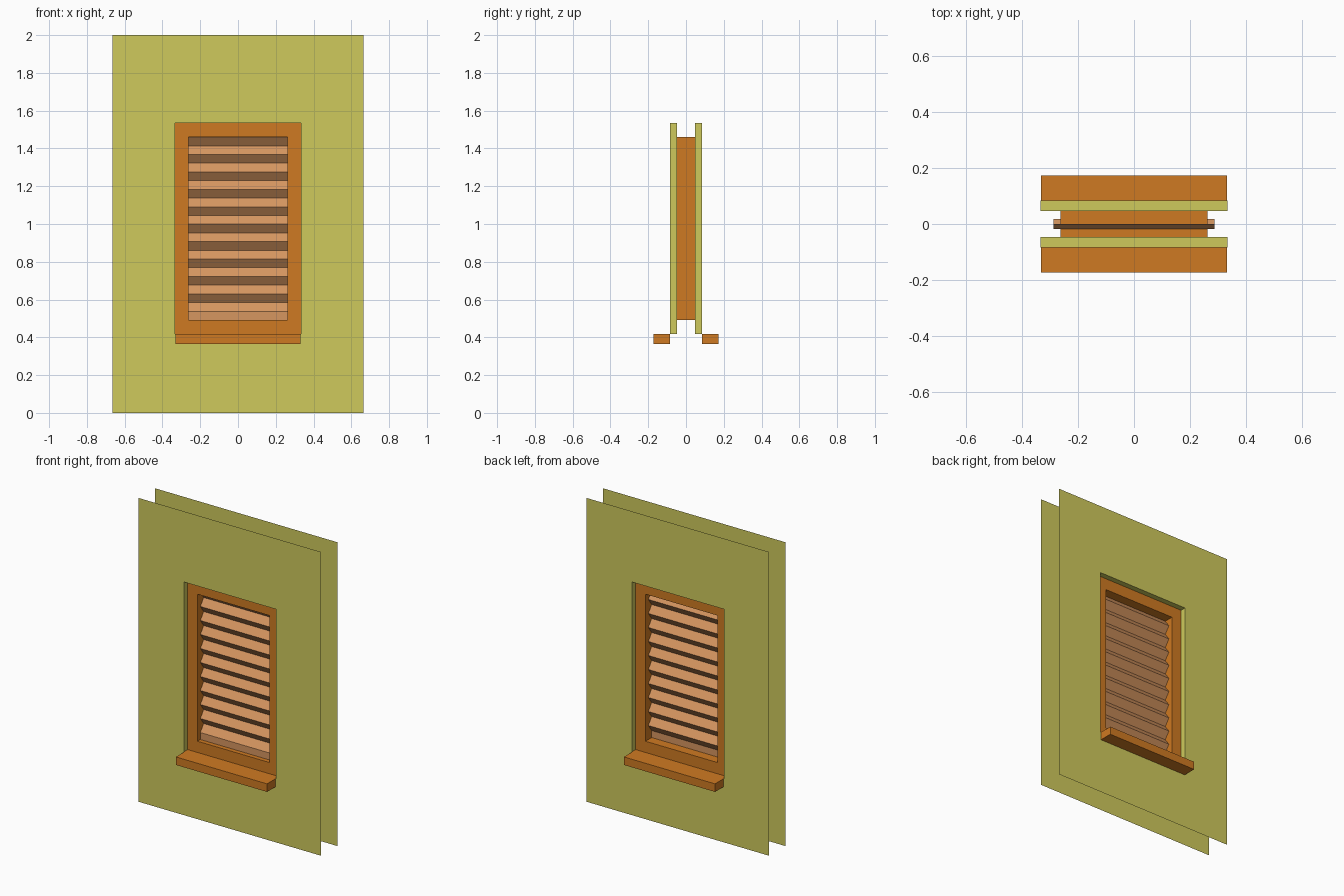
import bpy

if "Cube" in bpy.data.objects:
    bpy.data.objects.remove(bpy.data.objects["Cube"])


def material(name, rgb):
    # sRGB 0-255 to linear
    lin = [((c / 255 + 0.055) / 1.055) ** 2.4 for c in rgb]
    m = bpy.data.materials.new(name)
    m.diffuse_color = (*lin, 1)
    m.use_nodes = True
    m.node_tree.nodes["Principled BSDF"].inputs["Base Color"].default_value = m.diffuse_color
    return m


WALL = material("yellow wall", (207, 202, 92))
WOOD = material("orange wood", (207, 122, 34))
SLAT = material("tan slats", (214, 150, 96))


def make(name, verts, faces, mats, mirror=False):
    me = bpy.data.meshes.new(name)
    me.from_pydata(verts, [], faces)
    for m in mats:
        me.materials.append(m)
    ob = bpy.data.objects.new(name, me)
    bpy.context.collection.objects.link(ob)
    if mirror:  # repeat the front half on the back of the wall
        mod = ob.modifiers.new("front_to_back", "MIRROR")
        mod.use_axis = (False, True, False)
    return ob


def rings(name, loops, mats):
    """Strip of quads through rectangular loops (half width, z0, z1, y)."""
    verts, faces = [], []
    for x, z0, z1, y in loops:
        verts += [(-x, y, z0), (x, y, z0), (x, y, z1), (-x, y, z1)]
    for k in range(len(loops) - 1):
        for i in range(4):
            a, b = 4 * k + i, 4 * k + (i + 1) % 4
            faces.append((a, b, b + 4, a + 4))
    return make(name, verts, faces, mats, True)


Y_WALL, Y_FRAME, Y_SILL = -0.084, -0.047, -0.172
HOLE = (0.334, 0.418, 1.535)
OPENING = (0.262, 0.492, 1.46)

# wall sheet with a recessed hole; the ledge of the hole is wood
wall = rings("wall", [(0.665, 0, 2, Y_WALL), (*HOLE, Y_WALL), (*HOLE, Y_FRAME)],
             [WALL, WOOD])
wall.data.polygons[4].material_index = 1

# window frame and its inner lining
rings("window_frame", [(*HOLE, Y_FRAME), (*OPENING, Y_FRAME), (*OPENING, 0)], [WOOD])

# sill boards on both sides
sx, s0, s1 = 0.332, 0.365, 0.418
sill_verts = [(x, y, z) for y in (Y_SILL, Y_WALL)
              for x, z in ((-sx, s0), (sx, s0), (sx, s1), (-sx, s1))]
sill_faces = [(0, 1, 2, 3), (7, 6, 5, 4), (0, 4, 5, 1),
              (1, 5, 6, 2), (2, 6, 7, 3), (3, 7, 4, 0)]
make("sill", sill_verts, sill_faces, [WOOD], True)

# folded slat sheet: flat foot, zigzag, half fold at the top
depth, fold, start = 0.017, 0.0461, 0.538
profile = [(-depth, 0.467)]
profile += [(-depth if i % 2 == 0 else depth, start + i * fold) for i in range(21)]
profile.append((0, start + 20.5 * fold))
slat_verts = [(x, y, z) for y, z in profile for x in (-0.286, 0.286)]
slat_faces = [(2 * i, 2 * i + 1, 2 * i + 3, 2 * i + 2) for i in range(len(profile) - 1)]
make("slats", slat_verts, slat_faces, [SLAT])
